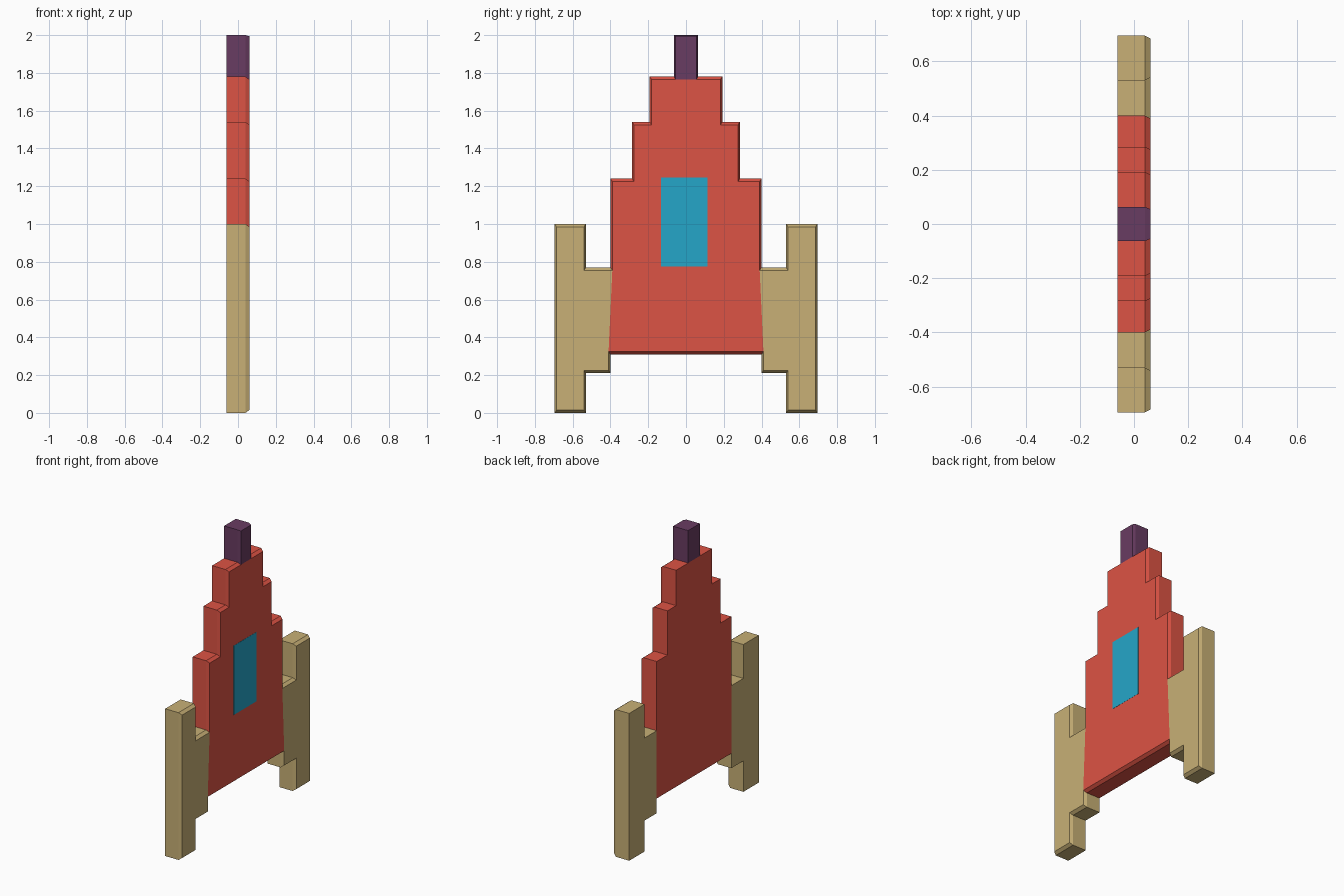
import bpy, bmesh

if "Cube" in bpy.data.objects:
    bpy.data.objects.remove(bpy.data.objects["Cube"])

BACK, RIM, FACE = -0.06, 0.04, 0.06   # x of rear face, chamfer start, front face
DY, DZ = 0.01, 0.015                  # chamfer inset


def material(name, rgb):
    m = bpy.data.materials.new(name)
    m.diffuse_color = (*rgb, 1)
    m.use_nodes = True
    m.node_tree.nodes["Principled BSDF"].inputs["Base Color"].default_value = m.diffuse_color
    return m


def panel(name, points, mat):
    """Extrude a (y, z) outline along x; (sy, sz) gives each corner's chamfer direction."""
    bm = bmesh.new()
    rings = [[bm.verts.new((x, y + k * sy * DY, z + k * sz * DZ)) for y, z, sy, sz in points]
             for x, k in ((BACK, 0), (RIM, 0), (FACE, 1))]
    bm.faces.new(rings[0][::-1])
    bm.faces.new(rings[2])
    n = len(points)
    for a, b in zip(rings, rings[1:]):
        for i in range(n):
            j = (i + 1) % n
            bm.faces.new((a[i], a[j], b[j], b[i]))
    bmesh.ops.recalc_face_normals(bm, faces=bm.faces)
    mesh = bpy.data.meshes.new(name)
    bm.to_mesh(mesh)
    bm.free()
    mesh.materials.append(mat)
    obj = bpy.data.objects.new(name, mesh)
    bpy.context.collection.objects.link(obj)
    return obj


def flip(points):
    return [(-y, z, -sy, sz) for y, z, sy, sz in reversed(points)]


red = material("red", (0.72, 0.087, 0.058))
tan = material("tan", (0.578, 0.434, 0.181))
blue = material("blue", (0.0185, 0.381, 0.584))
purple = material("purple", (0.141, 0.045, 0.122))

# Stepped hull, mirrored from its right half
hull = [(0.40, 0.31, 1, 1), (0.40, 0.77, -1, -1), (0.40, 1.24, -1, -1),
        (0.285, 1.24, -1, -1), (0.285, 1.54, -1, -1),
        (0.192, 1.54, -1, -1), (0.192, 1.78, -1, -1)]
panel("hull", hull + flip(hull), red)

# Side fins
fin = [(0.40, 0.77, -1, -1), (0.40, 0.31, 1, 1), (0.40, 0.21, 1, 1),
       (0.53, 0.21, 1, 1), (0.53, 0, 1, 1), (0.695, 0, -1, 1),
       (0.695, 1.0, -1, -1), (0.53, 1.0, 1, -1), (0.53, 0.77, 1, -1)]
panel("right_fin", fin, tan)
panel("left_fin", flip(fin), tan)

# Nose tip
nose = [(0.063, 1.78, -0.8, -1), (0.063, 2.0, -0.8, -0.4)]
panel("nose_tip", nose + flip(nose), purple)

# Window, on the +x face only
bpy.ops.mesh.primitive_cube_add(size=1, location=(0.056, -0.01, 1.01))
window = bpy.context.object
window.name = "window"
window.scale = (0.01, 0.245, 0.47)
window.data.materials.append(blue)
